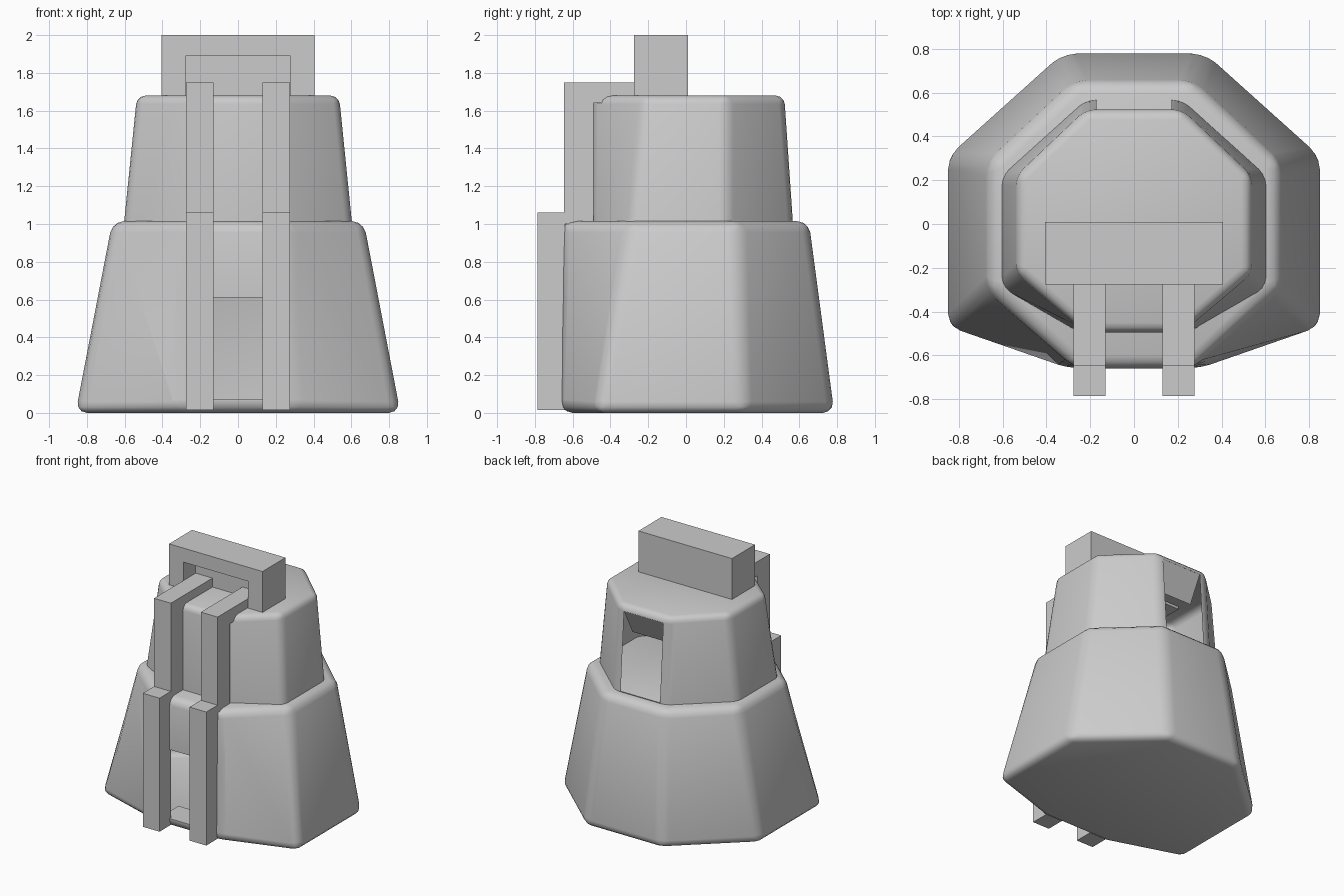
import bpy, bmesh, math
from mathutils import Vector

if "Cube" in bpy.data.objects:
    bpy.data.objects.remove(bpy.data.objects["Cube"])


def finish(bm, name, smooth=False):
    me = bpy.data.meshes.new(name)
    bm.to_mesh(me)
    bm.free()
    ob = bpy.data.objects.new(name, me)
    bpy.context.collection.objects.link(ob)
    if smooth:
        bpy.ops.object.select_all(action='DESELECT')
        ob.select_set(True)
        bpy.context.view_layer.objects.active = ob
        bpy.ops.object.shade_smooth_by_angle(angle=math.radians(40))
    return ob


def mirrored(half):
    """Full counter-clockwise outline from its right half (front to back)."""
    return half + [(-x, y) for x, y in reversed(half)]


def tier(name, low, high, z0, z1, radius, window, side, open_base=False):
    """Rounded eight-sided shell with a rectangular hole in its front or back."""
    bm = bmesh.new()
    a = [bm.verts.new((x, y, z0)) for x, y in mirrored(low)]
    b = [bm.verts.new((x, y, z1)) for x, y in mirrored(high)]
    n = len(a)
    for i in range(n):
        j = (i + 1) % n
        bm.faces.new((a[i], a[j], b[j], b[i]))
    bm.faces.new(b)
    base = bm.faces.new(a[::-1])
    if open_base:
        bm.faces.remove(base)
    edges = [e for e in bm.edges if not e.is_boundary]
    bmesh.ops.bevel(bm, geom=edges, offset=radius, segments=3, profile=0.5,
                    affect='EDGES', clamp_overlap=True)
    bm.normal_update()
    # Cut the window outline into the wall, then remove its inside
    w, lo, hi = window
    for co, no in (((w, 0, 0), (1, 0, 0)), ((-w, 0, 0), (1, 0, 0)),
                   ((0, 0, lo), (0, 0, 1)), ((0, 0, hi), (0, 0, 1))):
        faces = [f for f in bm.faces if f.normal.y * side > 0.9]
        geom = set(faces)
        for f in faces:
            geom.update(f.edges)
            geom.update(f.verts)
        bmesh.ops.bisect_plane(bm, geom=list(geom), plane_co=co, plane_no=no)
        bm.normal_update()
    gone = []
    for f in bm.faces:
        c = f.calc_center_median()
        if f.normal.y * side > 0.8 and abs(c.x) < w and lo < c.z < hi:
            gone.append(f)
    bmesh.ops.delete(bm, geom=gone, context='FACES')
    return finish(bm, name, True)


def prism(name, profile, x0, x1):
    """Extrude a (y, z) side profile from x0 to x1."""
    bm = bmesh.new()
    f = bm.faces.new([bm.verts.new((x0, y, z)) for y, z in profile])
    r = bmesh.ops.extrude_face_region(bm, geom=[f])
    vs = [v for v in r['geom'] if isinstance(v, bmesh.types.BMVert)]
    bmesh.ops.translate(bm, verts=vs, vec=Vector((x1 - x0, 0, 0)))
    bmesh.ops.recalc_face_normals(bm, faces=bm.faces)
    return finish(bm, name)


def panel(name, pts):
    bm = bmesh.new()
    bm.faces.new([bm.verts.new(p) for p in pts])
    return finish(bm, name)


# Lower tier with the front doorway
tier("lower_tier",
     [(0.29, -0.66), (0.86, -0.48), (0.86, 0.31), (0.33, 0.785)],
     [(0.27, -0.66), (0.665, -0.29), (0.665, 0.28), (0.27, 0.65)],
     0.0, 1.015, 0.06, (0.2, 0.07, 0.61), -1)
panel("door_sill", [(-0.2, -0.66, 0.07), (0.2, -0.66, 0.07),
                    (0.2, -0.45, 0.07), (-0.2, -0.45, 0.07)])

# Upper tier with the back window
tier("upper_tier",
     [(0.25, -0.495), (0.605, -0.29), (0.605, 0.22), (0.22, 0.567)],
     [(0.22, -0.495), (0.535, -0.22), (0.535, 0.22), (0.22, 0.52)],
     0.99, 1.68, 0.045, (0.17, 1.02, 1.63), 1, open_base=True)
panel("window_hood", [(0.17, 0.523, 1.63), (-0.17, 0.523, 1.63),
                      (-0.17, 0.42, 1.43), (0.17, 0.42, 1.43)])

# Pairs of stepped rails up the front
for s, label in ((-1, "left"), (1, "right")):
    prism(f"lower_rail_{label}",
          [(-0.785, 0.015), (-0.64, 0.015), (-0.64, 1.06), (-0.785, 1.06)],
          s * 0.13, s * 0.275)
    prism(f"upper_rail_{label}",
          [(-0.645, 1.0), (-0.49, 1.0), (-0.49, 1.64), (-0.13, 1.64),
           (-0.13, 1.75), (-0.645, 1.75)],
          s * 0.13, s * 0.275)

# Top block: solid back, two legs and a lintel framing the front recess
prism("block_back", [(-0.13, 1.66), (0.01, 1.66), (0.01, 2.0), (-0.13, 2.0)],
      -0.405, 0.405)
prism("block_lintel", [(-0.275, 1.89), (-0.13, 1.89), (-0.13, 2.0), (-0.275, 2.0)],
      -0.405, 0.405)
for s, label in ((-1, "left"), (1, "right")):
    prism(f"block_leg_{label}",
          [(-0.275, 1.66), (-0.13, 1.66), (-0.13, 1.89), (-0.275, 1.89)],
          s * 0.278, s * 0.405)
